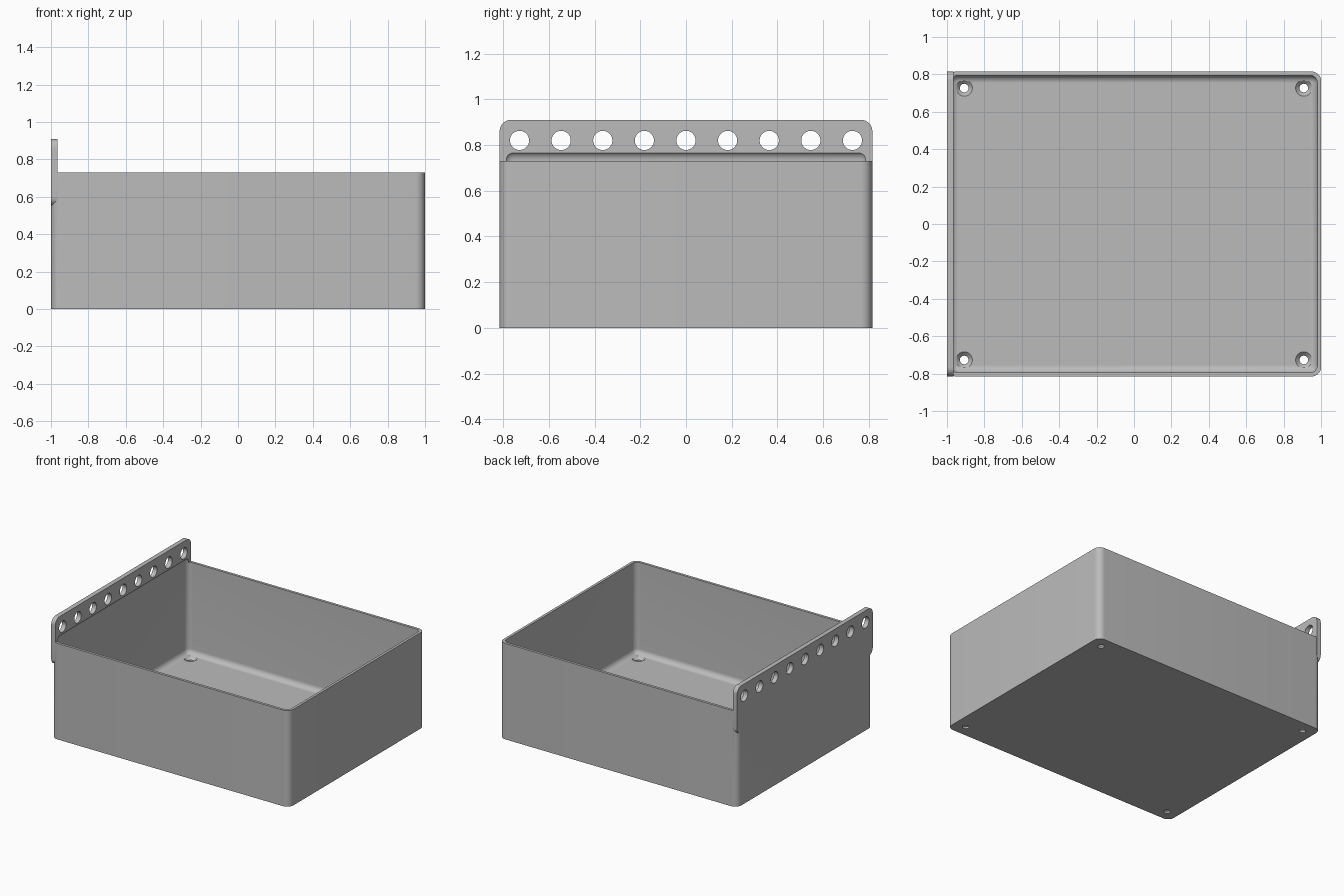
import bpy
import bmesh
import math
from mathutils import Matrix, Vector

if "Cube" in bpy.data.objects:
    bpy.data.objects.remove(bpy.data.objects["Cube"], do_unlink=True)

W, D, H = 1.0, 0.815, 0.73      # half width, half depth, box height
T = 0.035                       # plate and floor thickness
R = 0.05                        # outer corner radius

grey = bpy.data.materials.new("plain grey")
grey.use_nodes = True
colour = (0.5, 0.5, 0.5, 1)
grey.diffuse_color = colour
grey.node_tree.nodes["Principled BSDF"].inputs["Base Color"].default_value = colour


def finish(bm, name):
    mesh = bpy.data.meshes.new(name)
    bmesh.ops.recalc_face_normals(bm, faces=bm.faces)
    bm.to_mesh(mesh)
    bm.free()
    mesh.materials.append(grey)
    obj = bpy.data.objects.new(name, mesh)
    bpy.context.collection.objects.link(obj)
    return obj


def rounded_box(name, low, high, radius, pick):
    """Box between two corners; edges whose direction passes pick are rounded."""
    low, high = Vector(low), Vector(high)
    size = high - low
    bm = bmesh.new()
    bmesh.ops.create_cube(bm, size=1, matrix=Matrix.Translation((low + high) / 2)
                          @ Matrix.Diagonal((*size, 1)))
    edges = [e for e in bm.edges if pick((e.verts[0].co - e.verts[1].co).normalized())]
    bmesh.ops.bevel(bm, geom=edges, offset=radius, segments=10, profile=0.5,
                    affect='EDGES', clamp_overlap=True)
    return finish(bm, name)


def add_cone(bm, r1, r2, depth, matrix):
    bmesh.ops.create_cone(bm, cap_ends=True, segments=40, radius1=r1, radius2=r2,
                          depth=depth, matrix=matrix)


def combine(target, tool, operation):
    mod = target.modifiers.new(operation, 'BOOLEAN')
    mod.object = tool
    mod.operation = operation
    mod.solver = 'EXACT'
    bpy.context.view_layer.objects.active = target
    bpy.ops.object.modifier_apply(modifier=mod.name)
    bpy.data.objects.remove(tool, do_unlink=True)


# Outer box and the hanging plate flush with its side
bin_body = rounded_box("storage_bin", (-W, -D, 0), (W, D, H), R,
                       lambda d: abs(d.z) > 0.9)
plate = rounded_box("hanging_plate", (-W, -D, 0.55), (-W + T, D, 0.91), R,
                    lambda d: abs(d.x) > 0.9)
combine(bin_body, plate, 'UNION')

# Rounded cavity, reaching slightly up into the plate
cavity = rounded_box("cavity_cutter", (-0.98, -0.795, T), (0.98, 0.795, 0.774), 0.04,
                     lambda d: True)
combine(bin_body, cavity, 'DIFFERENCE')

# Row of holes through the plate
bm = bmesh.new()
for i in range(-4, 5):
    add_cone(bm, 0.042, 0.042, 0.2, Matrix.Translation((-W + T / 2, i * 0.182, 0.82))
             @ Matrix.Rotation(math.pi / 2, 4, 'Y'))
combine(bin_body, finish(bm, "plate_hole_cutter"), 'DIFFERENCE')

# Countersunk screw holes in the floor corners
for r1, r2, depth, z in ((0.023, 0.023, 0.2, 0), (0.023, 0.045, 0.022, T - 0.01)):
    bm = bmesh.new()
    for sx in (-1, 1):
        for sy in (-1, 1):
            add_cone(bm, r1, r2, depth, Matrix.Translation((sx * 0.908, sy * 0.727, z)))
    combine(bin_body, finish(bm, "screw_hole_cutter"), 'DIFFERENCE')

# Smooth curves, sharp edges
bpy.ops.object.select_all(action='DESELECT')
bin_body.select_set(True)
bpy.context.view_layer.objects.active = bin_body
bpy.ops.object.shade_smooth_by_angle(angle=math.radians(30))
